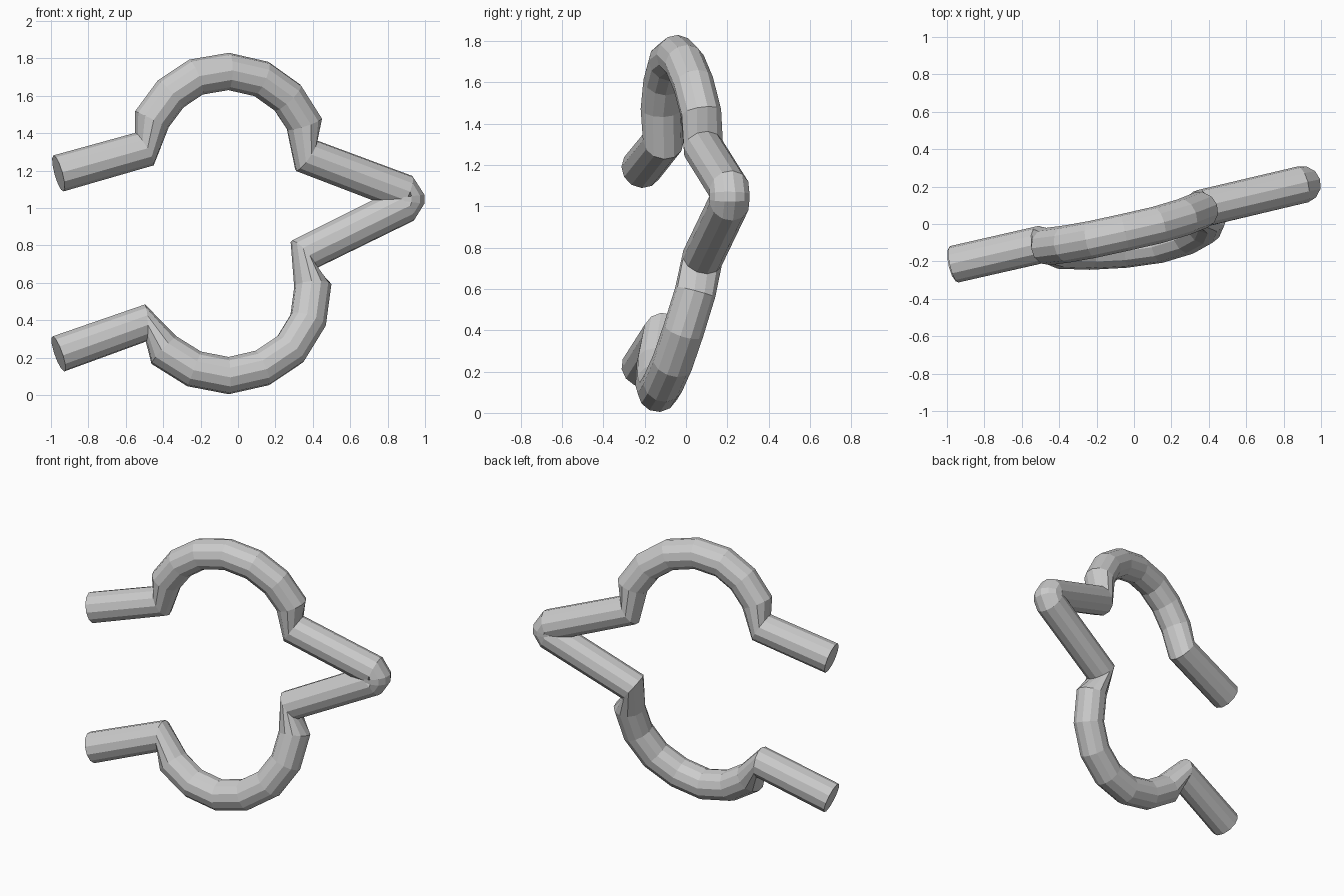
import bpy, bmesh, math
from mathutils import Vector

if "Cube" in bpy.data.objects:
    bpy.data.objects.remove(bpy.data.objects["Cube"])

RADIUS, SIDES = 0.1, 12

# Centre line: upper stub and arc, pointed tip, lower arc and stub
PATH = [Vector(p) for p in (
    (-0.96, -0.215, 1.185), (-0.50, -0.11, 1.315),
    (-0.46, -0.12, 1.475), (-0.36, -0.107, 1.61), (-0.225, -0.083, 1.70),
    (-0.05, -0.045, 1.73), (0.125, -0.005, 1.69), (0.265, 0.037, 1.59),
    (0.355, 0.073, 1.45), (0.365, 0.085, 1.28),
    (0.895, 0.21, 1.08), (0.90, 0.21, 1.06), (0.90, 0.21, 1.035), (0.895, 0.21, 1.02),
    (0.35, 0.08, 0.75), (0.40, 0.045, 0.585), (0.375, -0.012, 0.40),
    (0.28, -0.065, 0.245), (0.13, -0.11, 0.145), (-0.05, -0.135, 0.104),
    (-0.235, -0.145, 0.14), (-0.395, -0.14, 0.24), (-0.495, -0.11, 0.385),
    (-0.96, -0.215, 0.22))]


def sweep_tube(name, path, radius, sides):
    """Sweep a round section along the path, each ring square to its neighbours."""
    bm = bmesh.new()
    rings = []
    last = len(path) - 1
    prev = None
    for i, p in enumerate(path):
        t = (path[min(i + 1, last)] - path[max(i - 1, 0)]).normalized()
        if prev is None:
            u = t.cross(Vector((0, 1, 0))).normalized()
        else:
            u = prev.rotation_difference(t) @ u
            u = (u - t * u.dot(t)).normalized()
        v = t.cross(u)
        prev = t
        angles = [2 * math.pi * k / sides for k in range(sides)]
        rings.append([bm.verts.new(p + radius * (math.cos(a) * u + math.sin(a) * v))
                      for a in angles])
    for a, b in zip(rings, rings[1:]):
        for k in range(sides):
            n = (k + 1) % sides
            bm.faces.new((a[k], a[n], b[n], b[k]))
    # End caps
    bm.faces.new(rings[0][::-1])
    bm.faces.new(rings[-1])
    bmesh.ops.recalc_face_normals(bm, faces=bm.faces)
    mesh = bpy.data.meshes.new(name)
    bm.to_mesh(mesh)
    bm.free()
    obj = bpy.data.objects.new(name, mesh)
    bpy.context.collection.objects.link(obj)
    return obj


# One continuous bent tube
sweep_tube("bent_tube", PATH, RADIUS, SIDES)
